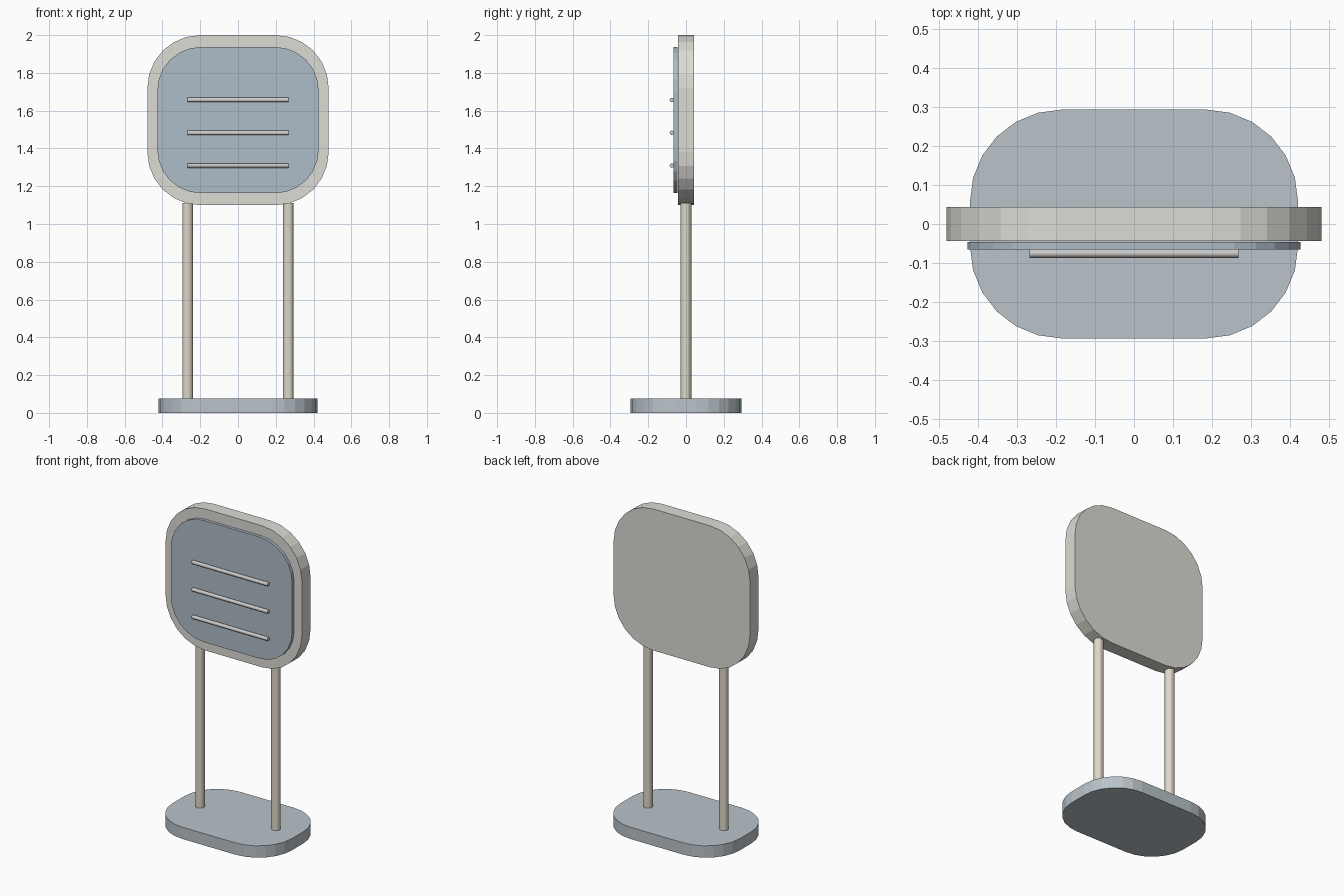
import bpy, bmesh, math
from mathutils import Matrix

if "Cube" in bpy.data.objects:
    bpy.data.objects.remove(bpy.data.objects["Cube"])


def paint(name, rgb):
    mat = bpy.data.materials.new(name)
    mat.diffuse_color = (*rgb, 1)
    mat.use_nodes = True
    mat.node_tree.nodes["Principled BSDF"].inputs["Base Color"].default_value = mat.diffuse_color
    return mat


def finish(name, bm, mat):
    bmesh.ops.recalc_face_normals(bm, faces=bm.faces)
    mesh = bpy.data.meshes.new(name)
    bm.to_mesh(mesh)
    bm.free()
    mesh.materials.append(mat)
    obj = bpy.data.objects.new(name, mesh)
    bpy.context.collection.objects.link(obj)
    return obj


def rounded_slab(name, half_w, half_h, radius, depth, mat, segs=6):
    """Rounded rectangle in the XY plane, extruded from z = 0 to depth."""
    bm = bmesh.new()
    verts = []
    for i, (sx, sy) in enumerate([(1, 1), (-1, 1), (-1, -1), (1, -1)]):
        for k in range(segs + 1):
            a = math.pi / 2 * (i + k / segs)
            verts.append(bm.verts.new((sx * (half_w - radius) + radius * math.cos(a),
                                       sy * (half_h - radius) + radius * math.sin(a), 0)))
    face = bm.faces.new(verts)
    top = bmesh.ops.extrude_face_region(bm, geom=[face])
    bmesh.ops.translate(bm, vec=(0, 0, depth),
                        verts=[g for g in top["geom"] if isinstance(g, bmesh.types.BMVert)])
    return finish(name, bm, mat)


def rod(name, radius, length, matrix, mat, sides):
    bm = bmesh.new()
    bmesh.ops.create_cone(bm, cap_ends=True, segments=sides, radius1=radius,
                          radius2=radius, depth=length, matrix=matrix)
    return finish(name, bm, mat)


def stand_up(obj, back_y, centre_z):
    """Turn a flat slab upright so that it grows towards the front."""
    obj.data.transform(Matrix.Translation((0, back_y, centre_z)) @ Matrix.Rotation(math.pi / 2, 4, 'X'))


base_grey = paint("base_grey", (0.49, 0.55, 0.59))
frame_grey = paint("frame_grey", (0.72, 0.71, 0.66))
panel_blue = paint("panel_blue", (0.43, 0.51, 0.58))
post_beige = paint("post_beige", (0.73, 0.69, 0.58))
line_white = paint("line_white", (0.85, 0.87, 0.87))

# Base plate
rounded_slab("base", 0.42, 0.293, 0.235, 0.075, base_grey)

# Two posts
for side, label in ((-1, "left"), (1, "right")):
    rod(label + "_post", 0.028, 1.05, Matrix.Translation((side * 0.267, 0, 0.587)), post_beige, 16)

# Sign board and raised front panel
stand_up(rounded_slab("sign_board", 0.48, 0.45, 0.28, 0.086, frame_grey), 0.043, 1.55)
stand_up(rounded_slab("front_panel", 0.427, 0.387, 0.23, 0.019, panel_blue), -0.046, 1.55)

# Three horizontal lines on the panel
for i, z in enumerate((1.657, 1.483, 1.309)):
    rod(f"panel_line_{i + 1}", 0.0117, 0.534,
        Matrix.Translation((0, -0.075, z)) @ Matrix.Rotation(math.pi / 2, 4, 'Y'), line_white, 12)
